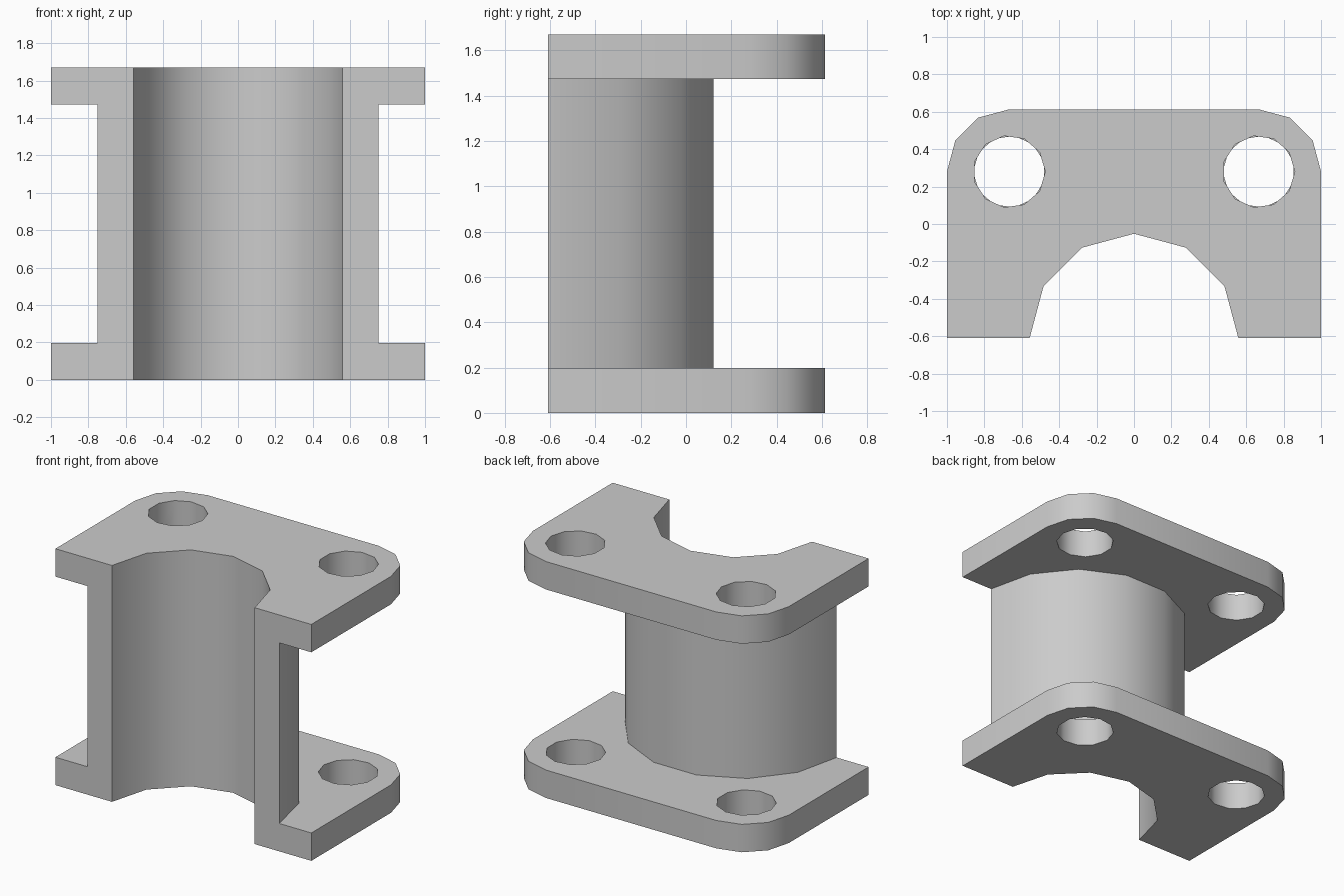
import bpy, bmesh
from math import sin, cos, radians, pi

if "Cube" in bpy.data.objects:
    bpy.data.objects.remove(bpy.data.objects["Cube"], do_unlink=True)

FRONT, HEIGHT, PLATE = -0.61, 1.67, 0.197
HOLE_X, HOLE_Y = 0.667, 0.28

grey = bpy.data.materials.new("plain grey")
grey.use_nodes = True
grey.diffuse_color = (0.6, 0.6, 0.6, 1)
grey.node_tree.nodes["Principled BSDF"].inputs["Base Color"].default_value = (0.6, 0.6, 0.6, 1)


def arc(cx, cy, r, start, end, steps):
    angles = [radians(start + (end - start) * i / steps) for i in range(steps + 1)]
    return [(cx + r * cos(a), cy + r * sin(a)) for a in angles]


def prism(name, outline, z0, z1):
    """Extrude a flat outline from z0 up to z1."""
    bm = bmesh.new()
    face = bm.faces.new([bm.verts.new((x, y, z0)) for x, y in outline])
    top = bmesh.ops.extrude_face_region(bm, geom=[face])["geom"]
    for v in top:
        if isinstance(v, bmesh.types.BMVert):
            v.co.z = z1
    bmesh.ops.recalc_face_normals(bm, faces=bm.faces)
    mesh = bpy.data.meshes.new(name)
    bm.to_mesh(mesh)
    bm.free()
    mesh.materials.append(grey)
    obj = bpy.data.objects.new(name, mesh)
    bpy.context.collection.objects.link(obj)
    return obj


def cut(obj, cutter):
    cutter.hide_render = True
    mod = obj.modifiers.new("cut", "BOOLEAN")
    mod.operation = "DIFFERENCE"
    mod.solver = "EXACT"
    mod.object = cutter
    bpy.context.view_layer.objects.active = obj
    bpy.ops.object.modifier_apply(modifier=mod.name)
    bpy.data.objects.remove(cutter, do_unlink=True)


# Solid block with two rounded back corners
corner = 1 - HOLE_X
outline = [(-1, FRONT), (1, FRONT)]
outline += arc(HOLE_X, HOLE_Y, corner, 0, 90, 3)
outline += arc(-HOLE_X, HOLE_Y, corner, 90, 180, 3)
bracket = prism("flanged_half_sleeve", outline, 0, HEIGHT)

# Waist between the flanges, leaving the half-round sleeve wall
waist = [(1.5, 1), (-1.5, 1), (-1.5, -1), (-0.75, -1)]
waist += arc(0, FRONT, 0.75, 180, 0, 7) + [(0.75, -1), (1.5, -1)]
cut(bracket, prism("waist_cutter", waist, PLATE, HEIGHT - PLATE))

# Half-round bore
bore = [(-0.558, -1), (0.558, -1)] + arc(0, FRONT, 0.558, 0, 180, 6)
cut(bracket, prism("bore_cutter", bore, -0.5, HEIGHT + 0.5))

# Bolt holes, turned half a step between the two flanges
for side in (-1, 1):
    for turn, z0, z1 in ((180, -0.5, 0.6), (0, 1.1, HEIGHT + 0.5)):
        ring = arc(side * HOLE_X, HOLE_Y, 0.193, turn, turn + 360, 11)[:-1]
        cut(bracket, prism("hole_cutter", ring, z0, z1))

bpy.ops.object.select_all(action="DESELECT")
bracket.select_set(True)
bpy.context.view_layer.objects.active = bracket
bpy.ops.object.shade_smooth_by_angle(angle=radians(35))
